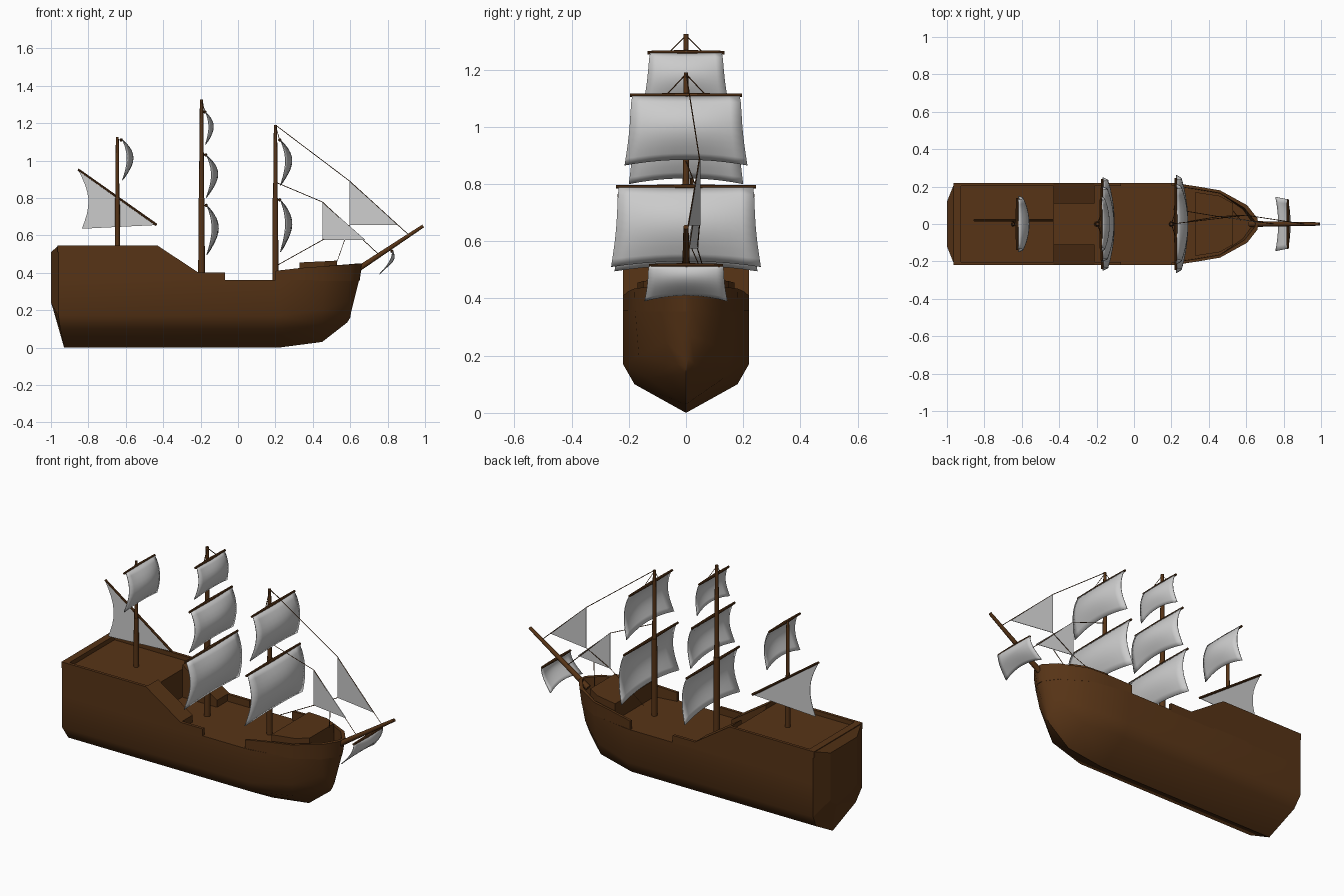
import bpy, bmesh, math
from mathutils import Vector

if "Cube" in bpy.data.objects:
    bpy.data.objects.remove(bpy.data.objects["Cube"])

wood = bpy.data.materials.new("dark_wood")
wood.diffuse_color = (0.095, 0.034, 0.008, 1)
wood.use_nodes = True
wood.node_tree.nodes["Principled BSDF"].inputs["Base Color"].default_value = wood.diffuse_color


def finish(name, bm, mat=wood, smooth=None, weld=True):
    if weld:
        bmesh.ops.remove_doubles(bm, verts=bm.verts, dist=1e-5)
    bmesh.ops.recalc_face_normals(bm, faces=bm.faces)
    me = bpy.data.meshes.new(name)
    bm.to_mesh(me)
    bm.free()
    ob = bpy.data.objects.new(name, me)
    bpy.context.collection.objects.link(ob)
    if mat:
        me.materials.append(mat)
    if smooth:
        bpy.ops.object.select_all(action='DESELECT')
        ob.select_set(True)
        bpy.context.view_layer.objects.active = ob
        bpy.ops.object.shade_smooth_by_angle(angle=math.radians(smooth))
    return ob


def loft(name, rings, smooth=None):
    """Skin closed rings of points and cap both ends."""
    bm = bmesh.new()
    vs = [[bm.verts.new(p) for p in r] for r in rings]
    n = len(rings[0])
    for a, b in zip(vs, vs[1:]):
        for i in range(n):
            j = (i + 1) % n
            bm.faces.new((a[i], a[j], b[j], b[i]))
    bm.faces.new(vs[0])
    bm.faces.new(vs[-1])
    return finish(name, bm, smooth=smooth)


def full(half):
    """Half section from keel to rail -> closed symmetric ring."""
    return half + [(x, -y, z) for x, y, z in reversed(half) if y > 0]


def prism(name, profile, y0, y1):
    return loft(name, [[(x, y, z) for x, z in profile] for y in (y0, y1)])


def spar(name, pts, radii, sides=10):
    """Round pole through points, with a radius at each point."""
    pts = [Vector(p) for p in pts]
    q = (pts[-1] - pts[0]).to_track_quat('Z', 'Y')
    ang = [2 * math.pi * i / sides for i in range(sides)]
    return loft(name, [[p + q @ Vector((r * math.cos(a), r * math.sin(a), 0)) for a in ang]
                       for p, r in zip(pts, radii)], 40)


def rope(name, a, b):
    spar(name, [a, b], [0.002, 0.002], 4)


# hull body up to the main deck
DECK = 0.36
loft("hull", [full(h) for h in (
    [(-.93, 0, 0), (-.95, .18, .10), (-.96, .22, .17), (-.96, .22, DECK)],
    [(.22, 0, 0), (.22, .18, .10), (.22, .22, .17), (.22, .22, DECK)],
    [(.45, 0, .03), (.45, .13, .12), (.45, .165, .20), (.46, .178, DECK)],
    [(.585, 0, .135), (.59, .03, .17), (.59, .07, .25), (.595, .094, DECK)],
    [(.60, 0, .16), (.605, .008, .19), (.625, .015, .27), (.647, .022, DECK)])], 35)

# chamfered transom
loft("transom", [full(h) for h in (
    [(-.93, 0, 0), (-.95, .18, .10), (-.96, .22, .17), (-.96, .22, .545), (-.96, .1, .545)],
    [(-.957, 0, .16), (-.99, .09, .21), (-1, .12, .24), (-1, .12, .51), (-1, .06, .51)])])

# raised stern with sloping sides around a central well
prism("poop_deck", [(-.96, .35), (-.96, .52), (-.43, .52), (-.43, .35)], -.22, .22)
prism("stern_rail", [(-.965, .51), (-.965, .545), (-.925, .545), (-.925, .51)], -.22, .22)
for s, side in ((-1, "right"), (1, "left")):
    prism("poop_rail_" + side, [(-.96, .51), (-.96, .545), (-.43, .545), (-.43, .51)], s * .203, s * .22)
    prism("stern_slope_" + side, [(-.43, .35), (-.43, .545), (-.21, .40), (-.21, .35)], s * .11, s * .22)
    prism("waist_rail_" + side, [(-.21, .35), (-.21, .40), (-.07, .40), (-.07, .35)], s * .203, s * .22)
    # curved bow bulwark: base x, base y, top x, top y, top z
    path = [(.20, .22, .20, .22, .41), (.33, .2, .33, .202, .425), (.46, .178, .46, .18, .435),
            (.595, .094, .605, .1, .445), (.647, .022, .66, .03, .45), (.65, 0, .664, 0, .45)]
    rings = []
    for i, (bx, by, tx, ty, tz) in enumerate(path):
        k = .014 if i > 2 else 0
        rings.append([(bx, s * by, DECK - .005), (tx, s * ty, tz),
                      (tx - k, s * max(ty - .015, 0), tz), (bx - k, s * max(by - .015, 0), DECK - .005)])
    loft("bow_bulwark_" + side, rings, 30)

# forecastle
loft("forecastle", [[(.33, -.17, .35), (.33, .17, .35), (.33, .17, .455), (.33, -.17, .455)],
                    [(.46, -.15, .35), (.46, .15, .35), (.46, .15, .461), (.46, -.15, .461)],
                    [(.53, -.11, .35), (.53, .11, .35), (.53, .11, .465), (.53, -.11, .465)]])

# masts and bowsprit
for name, x, z0, step, top, r in (("fore_mast", .20, .35, .80, 1.19, .016),
                                  ("main_mast", -.195, .35, .80, 1.325, .018),
                                  ("mizzen_mast", -.645, .51, .80, 1.125, .014)):
    spar(name, [(x, 0, z) for z in (z0, step, step, step + .27, top)],
         [r, r * .9, r * .75, r * .65, r * .5])
spar("bowsprit", [(.62, 0, .405), (.99, 0, .65)], [.016, .009])


def square_sail(name, x, ztop, zbot, wtop, wbot, yard, belly=.055, rake=0.0):
    """Billowing square sail with its yard."""
    bm = bmesh.new()
    n = 10
    grid = []
    for i in range(n + 1):
        v = i / n
        row = []
        for j in range(n + 1):
            u = 2 * j / n - 1
            w = (wtop + (wbot - wtop) * v ** .7) * (1 - .03 * math.sin(math.pi * v))
            bulge = math.sin(math.pi * v ** .9) * belly * (1 - .5 * u * u) + .015 * v * (1 - u * u)
            z = ztop + (zbot - ztop) * v + .02 * v * (1 - u * u)
            row.append(bm.verts.new((x + bulge + rake * v, u * w, z)))
        grid.append(row)
    for a, b in zip(grid, grid[1:]):
        for j in range(n):
            bm.faces.new((a[j], a[j + 1], b[j + 1], b[j]))
    ob = finish(name + "_sail", bm, None, 50)
    ob.modifiers.new("thickness", 'SOLIDIFY').thickness = .004
    spar(name + "_yard", [(x - .005, -yard, ztop), (x - .005, 0, ztop), (x - .005, yard, ztop)],
         [.006, .009, .006], 8)


for args in (("fore_lower", .228, .79, .51, .235, .262, .245),
             ("fore_upper", .228, 1.11, .865, .188, .215, .195),
             ("main_lower", -.165, .76, .495, .23, .25, .24),
             ("main_middle", -.168, 1.03, .80, .185, .20, .195),
             ("main_top", -.172, 1.26, 1.085, .125, .148, .135, .035),
             ("mizzen_top", -.62, 1.11, .895, .13, .15, .14, .05),
             ("bowsprit", .828, .515, .39, .13, .145, .13, .03, -.07)):
    square_sail(*args)


def flat_sail(name, pts):
    bm = bmesh.new()
    bm.faces.new([bm.verts.new(p) for p in pts])
    ob = finish(name, bm, None)
    ob.modifiers.new("thickness", 'SOLIDIFY').thickness = .003


# slanted mizzen sail with hollow trailing edge, and its gaff
edge = []
for i in range(9):
    t = i / 8
    edge.append((-.855 + .02 * t + .045 * math.sin(math.pi * t), .02, .95 - .315 * t))
flat_sail("mizzen_fore_and_aft_sail", edge + [(-.62, .02, .646), (-.435, .02, .655)])
spar("mizzen_gaff", [(-.855, .02, .952), (-.435, .02, .655)], [.006, .007], 8)

# triangular headsails
flat_sail("outer_jib", [(.597, .047, .89), (.597, .047, .655), (.853, .005, .655)])
flat_sail("inner_jib", [(.452, .04, .778), (.452, .04, .575), (.68, .005, .575)])

# rigging
ropes = [((.20, 0, 1.19), (.597, .047, .89)), ((.597, .047, .89), (.91, 0, .605)),
         ((.21, 0, .88), (.452, .04, .778)), ((.452, .04, .778), (.75, 0, .50)),
         ((.21, .08, .44), (.452, .04, .575)), ((.53, .07, .46), (.57, .02, .575)),
         ((.452, .04, .575), (.597, .047, .655))]
for s in (-1, 1):
    ropes += [((-.195, 0, 1.32), (-.175, s * .06, 1.26)), ((.20, 0, 1.185), (.223, s * .07, 1.11))]
for i, (a, b) in enumerate(ropes):
    rope("rope_%d" % (i + 1), a, b)
